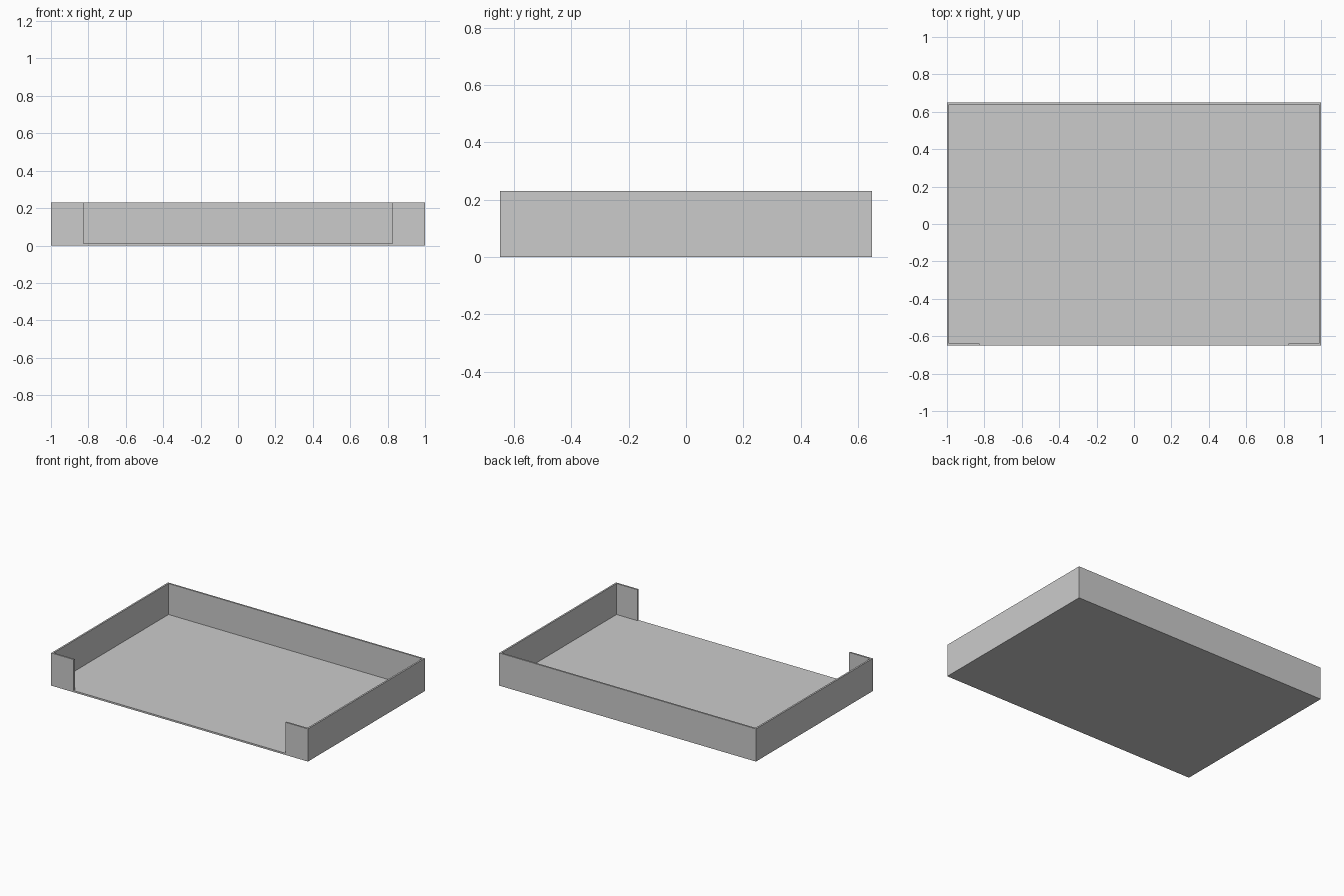
import bpy

cube = bpy.data.objects.get("Cube")
if cube:
    bpy.data.objects.remove(cube, do_unlink=True)

WIDTH, DEPTH, HEIGHT = 2.0, 1.3, 0.23
WALL = 0.012
OPENING = 1.65

grey = bpy.data.materials.new("plain grey")
grey.use_nodes = True
colour = (0.6, 0.6, 0.6, 1)
grey.diffuse_color = colour
grey.node_tree.nodes["Principled BSDF"].inputs["Base Color"].default_value = colour


def box(name, low, high):
    """Add a box spanning two opposite corners."""
    centre = [(a + b) / 2 for a, b in zip(low, high)]
    bpy.ops.mesh.primitive_cube_add(size=1, location=centre)
    obj = bpy.context.object
    obj.name = name
    obj.scale = [b - a for a, b in zip(low, high)]
    bpy.ops.object.transform_apply(location=True, rotation=False, scale=True)
    obj.data.materials.append(grey)
    return obj


x, y = WIDTH / 2, DEPTH / 2
tray = box("open_tray", (-x, -y, 0), (x, y, HEIGHT))

# Hollow inside, then the wide opening in the front wall
cutters = [
    box("hollow_cutter", (WALL - x, WALL - y, WALL), (x - WALL, y - WALL, 1)),
    box("front_opening_cutter", (-OPENING / 2, -1, WALL), (OPENING / 2, 0, 1)),
]
for cutter in cutters:
    cutter.hide_render = True
    cut = tray.modifiers.new(cutter.name, "BOOLEAN")
    cut.operation = "DIFFERENCE"
    cut.solver = "EXACT"
    cut.object = cutter
    bpy.context.view_layer.objects.active = tray
    bpy.ops.object.modifier_apply(modifier=cut.name)

for cutter in cutters:
    bpy.data.objects.remove(cutter, do_unlink=True)
